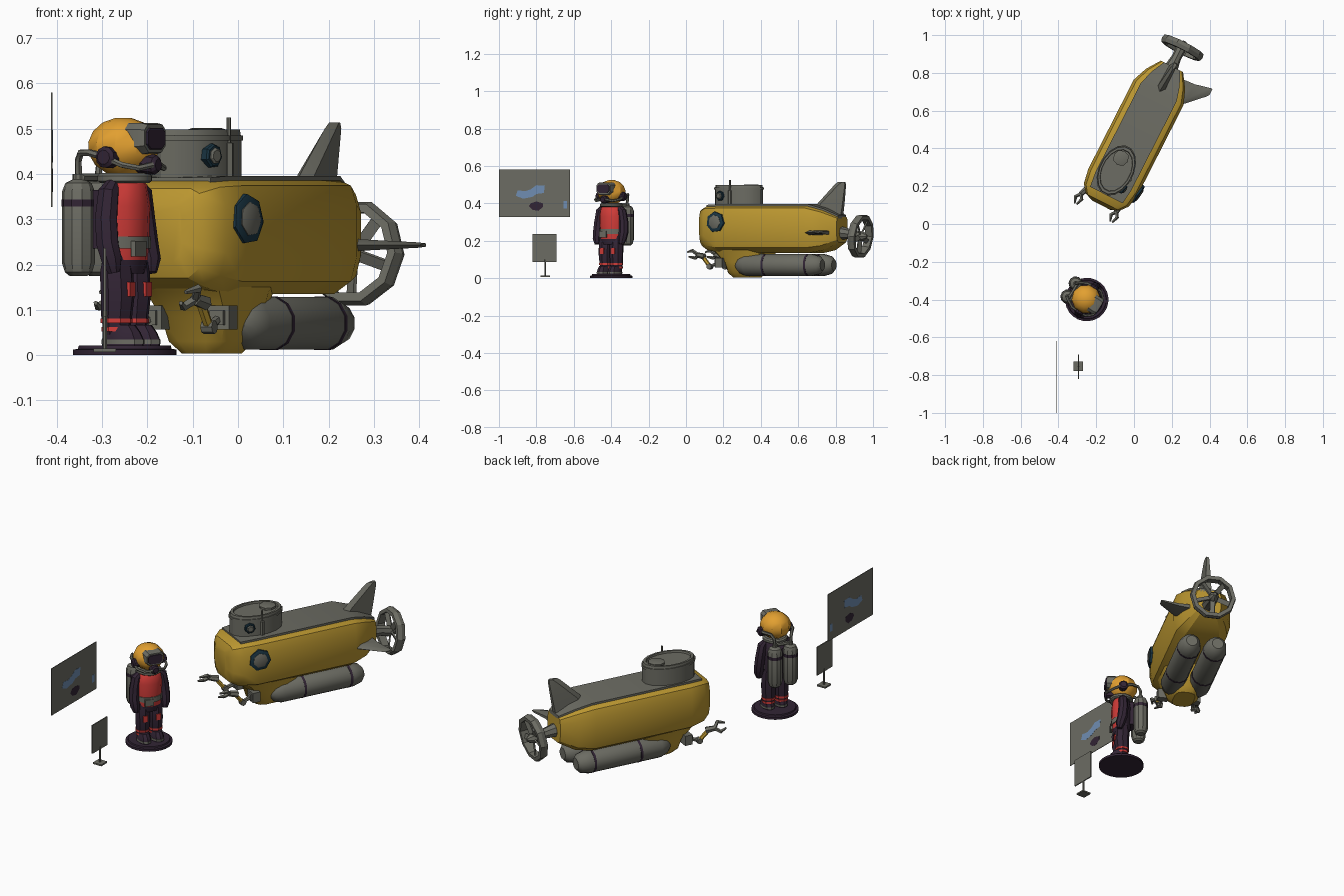
import bpy, bmesh, math
from mathutils import Vector as V, Matrix

if "Cube" in bpy.data.objects:
    bpy.data.objects.remove(bpy.data.objects["Cube"])

def colour(name, r, g, b):
    m = bpy.data.materials.new(name)
    m.diffuse_color = (r, g, b, 1)
    m.use_nodes = True
    m.node_tree.nodes["Principled BSDF"].inputs["Base Color"].default_value = m.diffuse_color
    return m

YELLOW = colour("hull yellow", .50, .31, .03)
ORANGE = colour("helmet orange", .76, .35, .03)
RED = colour("suit red", .64, .045, .04)
PURPLE = colour("dark purple", .032, .018, .035)
GREY = colour("metal grey", .15, .15, .125)
BLUE = colour("map blue", .16, .27, .45)
NAVY = colour("porthole navy", .010, .035, .055)

SUB = Matrix.Rotation(math.radians(-27), 4, 'Z') @ Matrix.Translation((-.2, 0, 0))
DIV = Matrix.Translation((-.25, -.40, 0)) @ Matrix.Rotation(math.radians(58), 4, 'Z')
ONE = Matrix.Identity(4)

def finish(name, bm, mat, M, rule=None, mat2=None):
    bmesh.ops.remove_doubles(bm, verts=bm.verts, dist=1e-5)
    bmesh.ops.recalc_face_normals(bm, faces=bm.faces)
    if rule:
        for f in bm.faces:
            f.material_index = int(rule(f))
    bm.transform(M)
    me = bpy.data.meshes.new(name)
    bm.to_mesh(me)
    bm.free()
    me.materials.append(mat)
    if mat2:
        me.materials.append(mat2)
    ob = bpy.data.objects.new(name, me)
    bpy.context.collection.objects.link(ob)
    return ob

def loft(name, rings, mat, M=ONE, caps=True, rule=None, mat2=None):
    bm = bmesh.new()
    rs = [[bm.verts.new(p) for p in r] for r in rings]
    n = len(rs[0])
    for a, b in zip(rs, rs[1:]):
        for i in range(n):
            j = (i + 1) % n
            bm.faces.new((a[i], a[j], b[j], b[i]))
    if caps:
        bm.faces.new(rs[0])
        bm.faces.new(rs[-1])
    return finish(name, bm, mat, M, rule, mat2)

def oval(cx, cy, z, rx, ry, n=12, p=1.0):
    out = []
    for i in range(n):
        a = 2 * math.pi * (i + .5) / n
        c, s = math.cos(a), math.sin(a)
        out.append(V((cx + rx * math.copysign(abs(c) ** p, c), cy + ry * math.copysign(abs(s) ** p, s), z)))
    return out

def tube(name, pts, radii, mat, M=ONE, n=8):
    pts = [V(p) for p in pts]
    if not isinstance(radii, (list, tuple)):
        radii = [radii] * len(pts)
    rings, u = [], None
    for i, (p, r) in enumerate(zip(pts, radii)):
        t = (pts[min(i + 1, len(pts) - 1)] - pts[max(i - 1, 0)]).normalized()
        u = u or t.orthogonal()
        u = (u - t * u.dot(t)).normalized()
        w = t.cross(u)
        rings.append([p + r * (u * math.cos(2 * math.pi * k / n) + w * math.sin(2 * math.pi * k / n)) for k in range(n)])
    return loft(name, rings, mat, M)

def slab(name, outline, axis, at, thick, mat, M=ONE):
    # flat outline extruded along x or z; outline is (y,z) or (x,y)
    def ring(d):
        return [V((d, a, b)) if axis == 'x' else V((a, b, d)) for a, b in outline]
    return loft(name, [ring(at - thick / 2), ring(at + thick / 2)], mat, M)

def box(name, c, s, mat, M=ONE):
    x, y, z = c
    a, b = s[0] / 2, s[1] / 2
    return slab(name, [(x - a, y - b), (x + a, y - b), (x + a, y + b), (x - a, y + b)], 'z', z, s[2], mat, M)

# ---- submarine hull and deck
HALF = [(.68, 1), (.9, .89), (1, .55), (1, -.35), (.9, -.78), (.62, -1)]
SECT = HALF + [(-x, z) for x, z in reversed(HALF)]
STATIONS = [(.010, .055, .205, .335), (.028, .10, .17, .368), (.07, .134, .15, .384), (.15, .148, .135, .388),
            (.68, .148, .135, .388), (.76, .117, .15, .365), (.835, .066, .19, .328)]
loft("hull", [[V((w * x, y, (lo + hi) / 2 + (hi - lo) / 2 * z)) for x, z in SECT] for y, w, lo, hi in STATIONS], YELLOW, SUB)
loft("deck", [[V((sx * w * .72, y, hi + dz)) for sx, dz in ((-1, -.01), (1, -.01), (1, .008), (-1, .008))]
              for y, w, lo, hi in STATIONS[2:]], GREY, SUB)
loft("chin", [oval(0, (a + b) / 2, z, w, (b - a) / 2, 12, .65) for z, a, b, w in
              ((.20, .03, .46, .135), (.14, .09, .42, .114), (.085, .15, .385, .10), (.03, .165, .365, .082), (.004, .19, .34, .055))],
     YELLOW, SUB)

# ---- conning tower
loft("tower", [oval(-.012, .21, z, .089 * k, .138 * k, 16) for z, k in
               ((.38, 1), (.474, 1), (.474, 1.035), (.485, 1.035), (.485, .99), (.498, .97), (.498, .86), (.488, .84))], GREY, SUB)
tube("hatch", [(-.02, .28, .48), (-.02, .28, .499), (-.02, .28, .502)], [.042, .042, .032], GREY, SUB, 8)
tube("antenna", [(.075, .2, .385), (.075, .2, .468), (.075, .2, .47), (.075, .2, .525)], [.011, .011, .005, .005], GREY, SUB, 6)

# ---- portholes on the right side
def porthole(name, c, normal, r):
    c, d = V(c), V(normal).normalized()
    tube(name + "_rim", [c - d * .02, c + d * .008, c + d * .012], [r, r, r * .85], NAVY, SUB, 7)
    tube(name + "_glass", [c, c + d * .014, c + d * .018], [r * .68, r * .68, r * .5], GREY, SUB, 7)
porthole("hull_porthole", (.144, .15, .30), (1, -.14, .03), .056)
porthole("tower_porthole", (.063, .138, .44), (1, -.25, 0), .027)

# ---- fins
loft("top_fin", [[V((x + c, y, z)) for x, y in ((-w, a + .03), (0, a), (w, a + .03), (w * .6, b), (-w * .6, b))]
                 for z, a, b, w, c in ((.34, .645, .835, .024, 0), (.40, .69, .845, .021, .003),
                                       (.50, .795, .86, .013, .010), (.514, .815, .857, .009, .011))], GREY, SUB)
loft("side_fin", [[V((x, y, .243 + z)) for y, z in ((a, 0), (a + .03, w), (b, w * .6), (b, -w * .6), (a + .03, -w))]
                  for x, a, b, w in ((.08, .63, .80, .018), (.15, .69, .805, .012), (.235, .775, .825, .006), (.246, .79, .825, .004))], GREY, SUB)

# ---- shrouded propeller, tilted slightly
PZ = .224
PROP = SUB @ Matrix.Translation((.004, .947, PZ)) @ Matrix.Rotation(math.radians(-7), 4, 'X')
def prop_ring(r, y):
    return [V((r * math.cos(math.tau * k / 10), y, r * math.sin(math.tau * k / 10))) for k in range(10)]
loft("propeller_ring", [prop_ring(r, y) for r, y in ((.113, -.021), (.121, 0), (.116, .02), (.096, .02), (.094, -.021), (.113, -.021))],
     GREY, PROP, caps=False)
tube("propeller_shaft", [(0, .80, .245), (0, .89, .235), (0, .93, PZ), (0, .965, PZ), (0, .985, PZ)], [.04, .026, .028, .024, .008], GREY, SUB)
for k in range(5):
    R = PROP @ Matrix.Rotation(math.tau * k / 5 + math.pi / 2, 4, 'Y') @ Matrix.Rotation(.5, 4, 'X')
    box("propeller_blade", (.058, 0, 0), (.08, .008, .026), GREY, R)

for s in (-1, 1):
    # ---- ballast tanks with bands
    tx = .068 * s
    tube("ballast_tank", [(tx, y, .07) for y in (.24, .26, .30, .69, .735, .752)], [.025, .045, .06, .06, .048, .03], GREY, SUB, 12)
    for y in (.415, .67):
        tube("tank_band", [(tx, y - .006, .07), (tx, y + .006, .07)], .0612, PURPLE, SUB, 12)
    # ---- manipulator arms
    x, o = .084 * s, (.04 if s < 0 else .003) * s
    box("arm_mount", (x, .15, .083), (.056, .04, .052), GREY, SUB)
    box("arm_socket", (x, .128, .083), (.034, .012, .032), GREY, SUB)
    tube("upper_arm", [(x, .14, .083), (x + o * .3, .085, .062)], .010, GREY, SUB, 6)
    tube("elbow", [(x + o * .3 - .014, .085, .062), (x + o * .3 + .014, .085, .062)], .015, GREY, SUB, 8)
    tube("forearm", [(x + o * .3, .088, .058), (x + o * .7, .045, .112)], .011, YELLOW, SUB, 6)
    tube("wrist", [(x + o * .7 + .005, .055, .115), (x + o, .012, .124)], [.017, .014], GREY, SUB, 6)
    for d in (-1, 1):
        tube("claw", [(x + o, .015, .124), (x + o + .018 * d, -.01, .127 + .02 * d), (x + o + .006 * d, -.045, .127 + .012 * d)],
             [.010, .010, .005], GREY, SUB, 5)

# ---- diver: base, body, helmet
loft("display_base", [oval(0, 0, z, r, r, 24) for z, r in ((0, .115), (.012, .115), (.014, .104), (.021, .102))], PURPLE, DIV)
loft("torso", [oval(0, 0, z, a, b, 12) for z, a, b in
               ((.18, .056, .04), (.21, .062, .046), (.26, .064, .05), (.33, .068, .052), (.375, .06, .046), (.39, .04, .036))],
     PURPLE, DIV, rule=lambda f: f.normal.y < -.2 and f.calc_center_median().z > .2, mat2=RED)
loft("belt", [oval(0, -.004, z, .065, .05, 12) for z in (.235, .262)], GREY, DIV)
box("belt_pouch", (-.02, -.049, .235), (.045, .012, .035), GREY, DIV)
loft("collar", [oval(0, 0, z, r, r, 12) for z, r in ((.38, .055), (.385, .062), (.396, .062), (.402, .055))], GREY, DIV)
HELM = []
for k in range(7):
    a = math.radians(-62 + 23.5 * k)
    HELM.append(oval(0, .004, .460 + .065 * math.sin(a), .074 * math.cos(a) + .003, .076 * math.cos(a) + .003, 10))
loft("helmet", HELM, ORANGE, DIV)
def mask_ring(w, h, y):
    return [V((w * x, y, .478 + h * z)) for x, z in ((-.7, 1), (.7, 1), (1, .6), (1, -.5), (.6, -1), (-.6, -1), (-1, -.5), (-1, .6))]
loft("mask_frame", [mask_ring(w, h, y) for w, h, y in ((.048, .034, -.03), (.048, .034, -.066), (.044, .031, -.079), (.037, .024, -.079))], GREY, DIV)
loft("visor", [mask_ring(.039, .025, -.075), mask_ring(.037, .023, -.083)], PURPLE, DIV)
tube("mouthpiece", [(0, -.04, .425), (0, -.080, .42), (0, -.088, .42)], [.024, .022, .014], PURPLE, DIV, 8)
box("backpack", (0, .06, .30), (.07, .05, .13), PURPLE, DIV)
tube("tank_manifold", [(-.045, .085, .392), (.045, .085, .392)], .009, GREY, DIV, 6)

for s in (-1, 1):
    # ---- arms, legs and boots
    tube("arm", [(x * s, y, z) for x, y, z in ((.052, 0, .376), (.068, 0, .36), (.078, 0, .30), (.082, -.006, .245), (.08, -.016, .21), (.076, -.02, .182))],
         [.016, .024, .026, .026, .024, .014], PURPLE, DIV, 8)
    lx = .034 * s
    tube("leg", [(lx, 0, .225), (lx, 0, .18), (lx, -.003, .13), (lx, 0, .085), (lx, 0, .04)], [.03, .038, .038, .035, .028], PURPLE, DIV, 8)
    for z, r in ((.076, .0365), (.057, .034)):
        tube("ankle_cuff", [(lx, 0, z - .005), (lx, 0, z + .005)], r, RED, DIV, 8)
    slab("knee_patch", [(lx - .012, -.042), (lx + .012, -.042), (lx + .012, -.03), (lx - .012, -.03)], 'z', .145, .032, RED, DIV)
    loft("boot", [oval(lx, -.016, z, a, b, 10) for z, a, b in ((.02, .033, .052), (.035, .033, .052), (.05, .03, .044), (.066, .026, .03))], PURPLE, DIV)
    loft("boot_trim", [oval(lx, -.016, z, .0345, .0535, 10) for z in (.025, .034)], GREY, DIV)
    # ---- air tanks, hoses and side discs
    ax = .041 * s
    tube("air_tank", [(ax, .095, z) for z in (.175, .183, .205, .36, .38, .388, .40)], [.02, .03, .037, .037, .029, .013, .013], GREY, DIV, 10)
    tube("air_tank_band", [(ax, .095, .328), (ax, .095, .344)], .038, PURPLE, DIV, 10)
    tube("air_hose", [(ax, .095, .395), (ax * 1.1, .093, .43), (.055 * s, .08, .447), (.075 * s, .045, .447), (.076 * s, .005, .437)], .008, GREY, DIV, 6)
    tube("side_disc", [(.055 * s, 0, .437), (.083 * s, 0, .437), (.089 * s, 0, .437)], [.024, .024, .016], PURPLE, DIV, 10)
    tube("breathing_hose", [(.08 * s, -.01, .432), (.076 * s, -.04, .42), (.052 * s, -.069, .413), (.015 * s, -.081, .42)], .007, GREY, DIV, 6)

# ---- large map panel with painted patches on both sides
def rect(y0, y1, z0, z1):
    return [(y0, z0), (y1, z0), (y1, z1), (y0, z1)]
slab("map_panel", rect(-1, -.62, .327, .58), 'x', -.411, .003, GREY)
slab("map_large_patch", [(-.91, .44), (-.87, .425), (-.82, .435), (-.80, .45), (-.76, .455), (-.755, .495), (-.80, .497),
                         (-.83, .475), (-.86, .465), (-.90, .47)], 'x', -.411, .004, BLUE)
slab("map_dark_patch", [(-.84, .385), (-.82, .365), (-.79, .36), (-.765, .38), (-.765, .40), (-.80, .41), (-.83, .40)], 'x', -.411, .004, PURPLE)
slab("map_small_patch", rect(-.655, -.635, .372, .412), 'x', -.411, .004, BLUE)

# ---- small standing sign
box("sign_foot", (-.294, -.753, .011), (.05, .05, .008), GREY)
tube("sign_post", [(-.294, -.753, .008), (-.294, -.753, .10)], .005, GREY, ONE, 6)
slab("sign_board", rect(-.82, -.692, .085, .237), 'x', -.294, .006, GREY)

bpy.ops.object.select_all(action='SELECT')
bpy.context.view_layer.objects.active = bpy.context.collection.objects[0]
bpy.ops.object.shade_smooth_by_angle(angle=math.radians(32))
